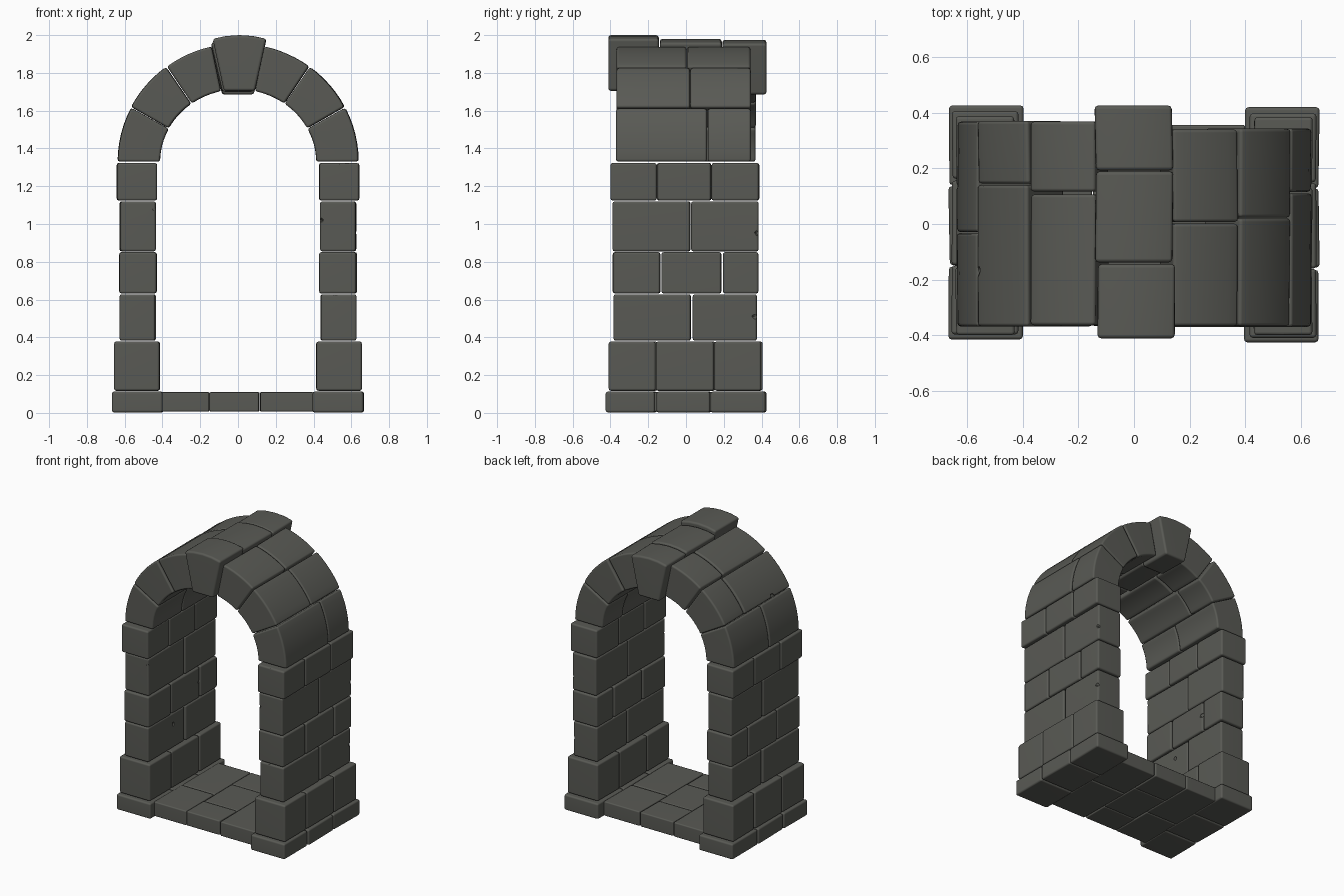
import bpy, bmesh, random
from math import sin, cos, radians
from mathutils import Vector, Matrix

random.seed(4)
cube = bpy.data.objects.get("Cube")
if cube:
    bpy.data.objects.remove(cube, do_unlink=True)

STONE = (0.100, 0.102, 0.090, 1)
mat = bpy.data.materials.new("dark_grey_stone")
mat.use_nodes = True
mat.diffuse_color = STONE
bsdf = mat.node_tree.nodes["Principled BSDF"]
bsdf.inputs["Base Color"].default_value = STONE
bsdf.inputs["Roughness"].default_value = 0.9

stones = []


def stone(name, outline, y0, y1, bevel=0.012, wobble=0.003):
    """Extrude an x-z outline along y, then wear its sharp edges."""
    bm = bmesh.new()
    front = [bm.verts.new((x, y0, z)) for x, z in outline]
    back = [bm.verts.new((x, y1, z)) for x, z in outline]
    n = len(outline)
    bm.faces.new(front)
    bm.faces.new(back[::-1])
    for i in range(n):
        j = (i + 1) % n
        bm.faces.new((front[j], front[i], back[i], back[j]))
    bmesh.ops.recalc_face_normals(bm, faces=bm.faces)
    # uneven ends, as if hand cut
    for ring in (front, back):
        shift = Vector([random.uniform(-wobble, wobble) for _ in range(3)])
        shift.z = 0
        for v in ring:
            v.co += shift
    edges = [e for e in bm.edges if e.calc_face_angle(0) > radians(35)]
    bmesh.ops.bevel(bm, geom=edges, offset=bevel, segments=2, profile=0.5,
                    affect='EDGES', clamp_overlap=True)
    me = bpy.data.meshes.new(name)
    bm.to_mesh(me)
    bm.free()
    me.materials.append(mat)
    ob = bpy.data.objects.new(name, me)
    bpy.context.collection.objects.link(ob)
    stones.append(ob)
    return ob


def row(name, outline, cuts, gap=0.004, **kw):
    """A run of stones along y, split at the given depths."""
    for i, (a, b) in enumerate(zip(cuts, cuts[1:])):
        stone(f"{name}_{i + 1}", outline, a + gap / 2, b - gap / 2, **kw)


def rect(x0, x1, z0, z1, gap=0.004):
    g = gap / 2
    return [(x0 + g, z0 + g), (x1 - g, z0 + g), (x1 - g, z1 - g), (x0 + g, z1 - g)]


# Pillar courses: name, inner x, outer x, bottom, top, depth cuts, joint gap
COURSES = [
    ("base", .395, .667, .0, .115, (-.425, -.16, .13, .42), .004),
    ("plinth", .412, .656, .115, .38, (-.41, -.16, .15, .40), .005),
    ("shaft_low", .435, .627, .38, .63, (-.39, .03, .38), .012),
    ("shaft_mid", .43, .63, .63, .853, (-.39, -.133, .19, .385), .009),
    ("shaft_high", .435, .627, .853, 1.122, (-.39, .025, .385), .005),
    ("impost", .428, .642, 1.122, 1.325, (-.405, -.155, .135, .388), .005),
]
for side, s in (("left", 1), ("right", -1)):
    for name, xi, xo, z0, z1, cuts, gap in COURSES:
        slide = .01 if s < 0 and name in ("base", "plinth") else 0
        outline = [(s * x, z) for x, z in rect(xi, xo, z0, z1)]
        row(f"{side}_{name}", outline, [c + slide for c in cuts], gap)

# Threshold paving between the pillars
FLOOR = [(-.41, -.15, (-.37, -.05, .36)),
         (-.15, .115, (-.37, -.17, .14, .36)),
         (.115, .40, (-.37, .04, .36))]
for i, (x0, x1, cuts) in enumerate(FLOOR):
    row(f"threshold_{i + 1}", rect(x0, x1, .005, .112), cuts, bevel=.008)

# Arch stones
SPRING = 1.328


def wedge(a0, a1, s, steps=6):
    """Outline of an arch stone between two angles above the springing."""
    def arc(rx, rz):
        pts = []
        for i in range(steps + 1):
            a = radians(a0 + .25 + (a1 - a0 - .5) * i / steps)
            pts.append((s * rx * cos(a), SPRING + rz * sin(a)))
        return pts
    return arc(.637, .627) + arc(.415, .385)[::-1]


ARCH = {
    "left": (1, -.372, .346, (.112, .02, .005)),
    "right": (-1, -.37, .373, (-.03, .14, .112)),
}
for side, (s, y0, y1, splits) in ARCH.items():
    for k, (a0, a1) in enumerate([(0, 27.5), (27.5, 53.5), (53.5, 77.5)]):
        row(f"{side}_arch_{k + 1}", wedge(a0, a1, s), (y0, splits[k], y1), .006)


# Keystones, standing proud of the arch
def keystone(top, bottom, dx):
    crown = [(.142 * t + dx, top - .02 * t * t) for t in (1, .5, 0, -.5, -1)]
    return crown + [(-.082 + dx, bottom), (.082 + dx, bottom)]


for name, y0, y1, top, bottom, dx in [
        ("front", -.412, -.143, 2.0, 1.705, .008),
        ("middle", -.139, .190, 1.98, 1.70, 0),
        ("back", .194, .428, 1.975, 1.685, 0)]:
    stone(f"{name}_keystone", keystone(top, bottom, dx), y0, y1, bevel=.014)


# Chipped corners: stone, centre of the chip, size
def chip(name, centre, size):
    ob = bpy.data.objects[name]
    bpy.ops.mesh.primitive_ico_sphere_add(subdivisions=1, radius=1)
    cutter = bpy.context.object
    spin = Matrix.Rotation(random.uniform(0, 3), 4, Vector((1, 1, 1)))
    cutter.matrix_world = Matrix.Translation(centre) @ spin @ Matrix.Diagonal(
        (size, size * .6, size * .8, 1))
    bpy.context.view_layer.update()
    mod = ob.modifiers.new("chip", 'BOOLEAN')
    mod.operation = 'DIFFERENCE'
    mod.solver = 'EXACT'
    mod.object = cutter
    bpy.context.view_layer.objects.active = ob
    bpy.ops.object.modifier_apply(modifier=mod.name)
    bpy.data.objects.remove(cutter, do_unlink=True)


chip("left_shaft_low_1", (.52, -.395, .632), .024)
chip("left_shaft_low_2", (.63, .37, .51), .025)
chip("left_shaft_high_2", (.63, .38, .95), .022)
chip("left_impost_1", (.54, -.408, 1.325), .022)
chip("left_shaft_high_1", (.437, -.392, 1.02), .022)
chip("right_shaft_high_1", (-.437, -.392, 1.08), .025)
chip("right_shaft_low_1", (-.437, -.1, .55), .022)
chip("right_shaft_mid_2", (-.432, .185, .75), .024)
chip("right_arch_3_1", (-.14, .07, 1.95), .025)
chip("right_arch_2_1", (-.56, -.17, 1.63), .022)

# Smooth worn edges, flat broad faces
bpy.ops.object.select_all(action='DESELECT')
for ob in stones:
    ob.select_set(True)
bpy.context.view_layer.objects.active = stones[0]
bpy.ops.object.shade_smooth_by_angle(angle=radians(50))
for ob in stones:
    mod = ob.modifiers.new("even_shading", 'WEIGHTED_NORMAL')
    mod.keep_sharp = True
